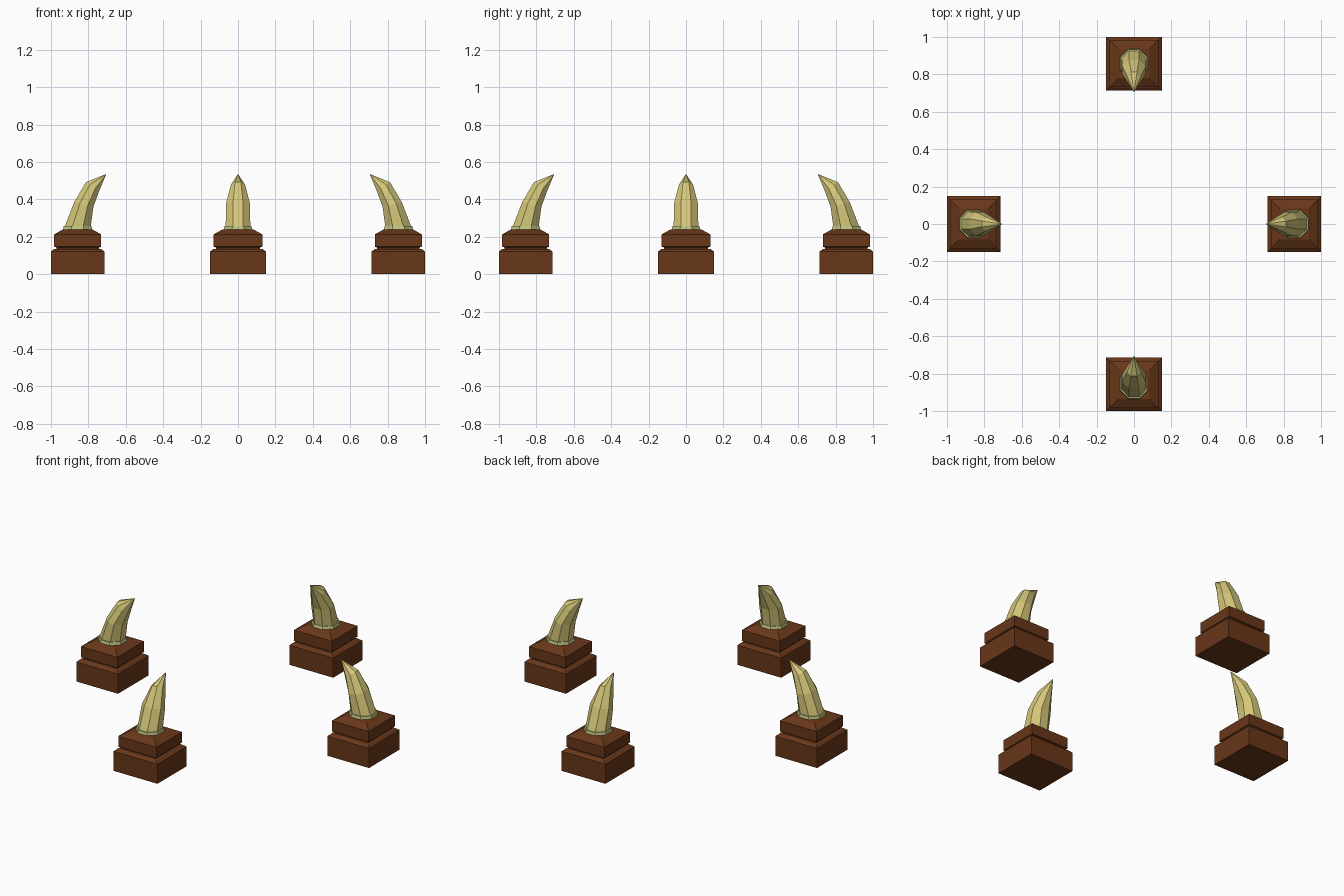
import bpy, bmesh, math
from mathutils import Matrix

if "Cube" in bpy.data.objects:
    bpy.data.objects.remove(bpy.data.objects["Cube"])


def material(name, rgb):
    m = bpy.data.materials.new(name)
    m.diffuse_color = (*rgb, 1)
    m.use_nodes = True
    m.node_tree.nodes["Principled BSDF"].inputs["Base Color"].default_value = m.diffuse_color
    return m


WOOD = material("wood", (0.140, 0.038, 0.010))
HORN = material("horn", (0.66, 0.57, 0.19))
RIM = material("rim", (0.54, 0.55, 0.22))


def loft(name, rings, mat, turn, tip=None):
    """Skin a stack of vertex rings, closing the ends with a cap or a point."""
    bm = bmesh.new()
    loops = [[bm.verts.new(p) for p in ring] for ring in rings]
    n = len(loops[0])
    for a, b in zip(loops, loops[1:]):
        for i in range(n):
            j = (i + 1) % n
            bm.faces.new((a[i], a[j], b[j], b[i]))
    bm.faces.new(loops[0][::-1])
    if tip:
        t = bm.verts.new(tip)
        for i in range(n):
            bm.faces.new((loops[-1][i], loops[-1][(i + 1) % n], t))
    else:
        bm.faces.new(loops[-1])
    bmesh.ops.recalc_face_normals(bm, faces=bm.faces)
    bmesh.ops.transform(bm, matrix=Matrix.Rotation(turn, 4, 'Z'), verts=bm.verts)
    mesh = bpy.data.meshes.new(name)
    bm.to_mesh(mesh)
    bm.free()
    mesh.materials.append(mat)
    bpy.context.collection.objects.link(bpy.data.objects.new(name, mesh))


def rect(hx, hy, z, cx=-0.8575):
    return [(cx + sx * hx, sy * hy, z) for sx, sy in ((-1, -1), (1, -1), (1, 1), (-1, 1))]


def octagon(outer, inner, half_width):
    """Flat-sided octagon between an outer and an inner (x, z) edge point."""
    k = 1 / math.cos(math.pi / 8)
    pts = []
    for i in range(8):
        a = math.pi / 8 + i * math.pi / 4
        t = (1 + k * math.cos(a)) / 2
        t = min(max(t, 0), 1)
        pts.append((outer[0] + t * (inner[0] - outer[0]), half_width * k * math.sin(a),
                    outer[1] + t * (inner[1] - outer[1])))
    return pts


# Stepped plinth: (half depth, half width, height)
PLINTH = [(0.1425, 0.15, 0), (0.1425, 0.15, 0.121), (0.127, 0.132, 0.134),
          (0.113, 0.118, 0.136), (0.113, 0.118, 0.143), (0.125, 0.13, 0.147),
          (0.125, 0.13, 0.213), (0.078, 0.082, 0.24)]

for side, turn in (("left", 0), ("front", 90), ("right", 180), ("back", 270)):
    r = math.radians(turn)
    loft(f"{side}_plinth", [rect(*p) for p in PLINTH], WOOD, r)
    # Rim around the horn's root
    loft(f"{side}_horn_rim", [octagon((-0.936, 0.235), (-0.778, 0.235), 0.077),
                              octagon((-0.932, 0.257), (-0.784, 0.257), 0.072)], RIM, r)
    # Horn bending towards the centre
    loft(f"{side}_horn", [octagon((-0.928, 0.25), (-0.788, 0.25), 0.066),
                          octagon((-0.876, 0.385), (-0.773, 0.362), 0.064),
                          octagon((-0.813, 0.492), (-0.742, 0.445), 0.038)],
         HORN, r, tip=(-0.704, 0, 0.536))
